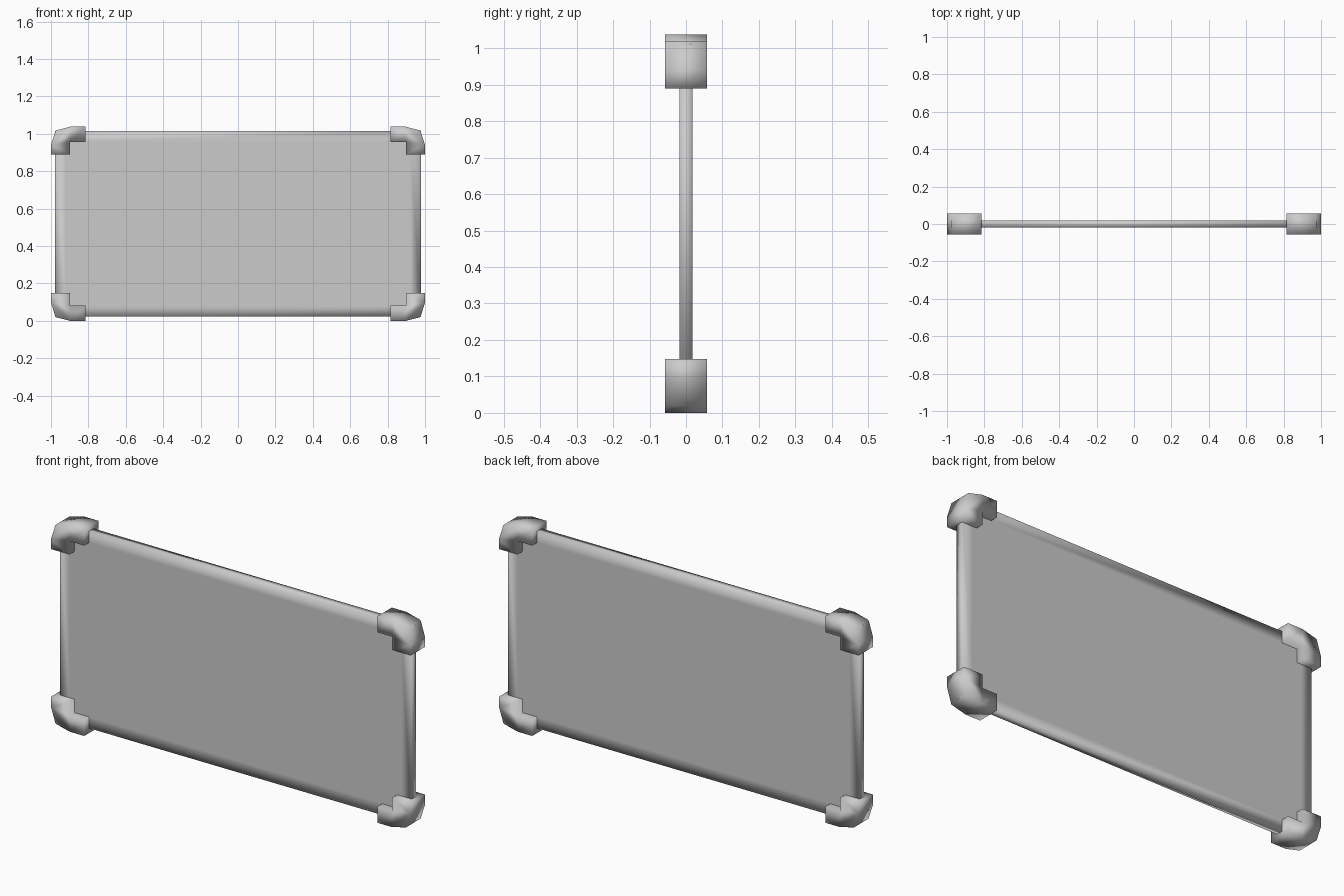
import bpy, bmesh

if "Cube" in bpy.data.objects:
    bpy.data.objects.remove(bpy.data.objects["Cube"])


def finish(bm, name):
    bmesh.ops.recalc_face_normals(bm, faces=bm.faces[:])
    for f in bm.faces:
        f.smooth = True
    me = bpy.data.meshes.new(name)
    bm.to_mesh(me)
    bm.free()
    ob = bpy.data.objects.new(name, me)
    bpy.context.collection.objects.link(ob)
    return ob


def prism(outline, half):
    """Extrude an x-z outline symmetrically through y."""
    bm = bmesh.new()
    face = bm.faces.new([bm.verts.new((x, -half, z)) for x, z in outline])
    ext = bmesh.ops.extrude_face_region(bm, geom=[face], use_keep_orig=True)
    verts = [g for g in ext["geom"] if isinstance(g, bmesh.types.BMVert)]
    bmesh.ops.translate(bm, verts=verts, vec=(0, 2 * half, 0))
    bmesh.ops.recalc_face_normals(bm, faces=bm.faces[:])
    return bm


MID = 0.52

# Thin slab, inset front and back so the smooth rim fades into a flat face
panel = prism([(-0.978, 0.025), (0.978, 0.025), (0.978, 1.015), (-0.978, 1.015)], 0.018)
big = [f for f in panel.faces if abs(f.normal.y) > 0.9]
bmesh.ops.inset_individual(panel, faces=big, thickness=0.08)
finish(panel, "panel")

# L-shaped corner guards with a chamfered outside corner
guard = [(1.0, 0.89), (1.0, 0.94), (0.975, 1.018), (0.897, 1.038),
         (0.815, 1.038), (0.815, 0.957), (0.897, 0.957), (0.897, 0.89)]
for side, sx in (("left", -1), ("right", 1)):
    for level, sz in (("lower", -1), ("upper", 1)):
        pts = [(sx * x, MID + sz * (z - MID + 0.001)) for x, z in guard]
        finish(prism(pts, 0.057), f"{level}_{side}_corner_guard")

# Rest the lowest guards exactly on the ground
low = min(v.co.z for o in bpy.data.objects for v in o.data.vertices)
for o in bpy.data.objects:
    o.location.z = -low
